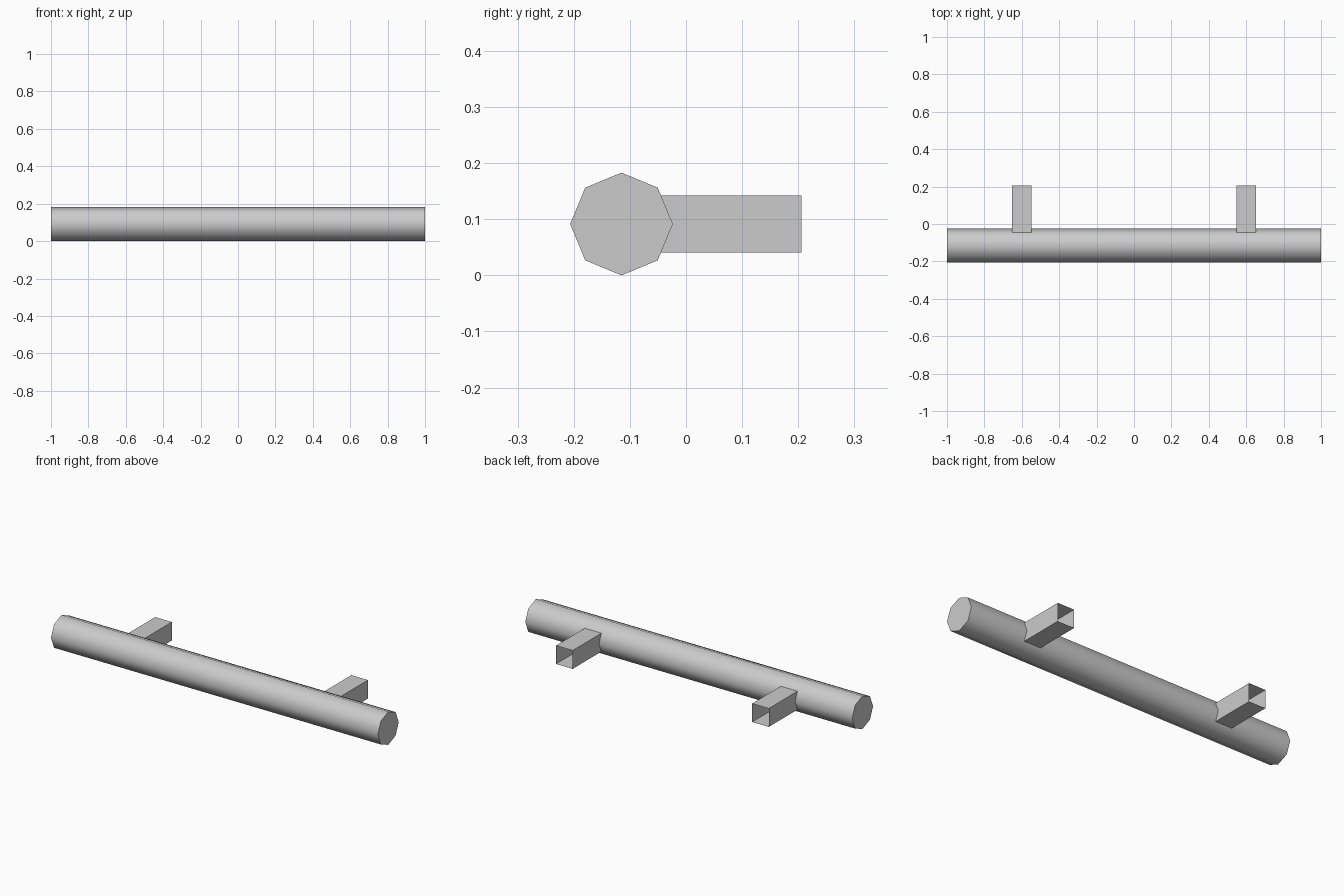
import bpy, bmesh, math
from mathutils import Matrix, Vector

cube = bpy.data.objects.get("Cube")
if cube:
    bpy.data.objects.remove(cube, do_unlink=True)

# Single grey metal
grey = bpy.data.materials.new("grey_metal")
grey.use_nodes = True
colour = (0.6, 0.6, 0.6, 1)
grey.diffuse_color = colour
grey.node_tree.nodes["Principled BSDF"].inputs["Base Color"].default_value = colour

RADIUS = 0.0915
BAR_Y = -0.115


def add_object(name, bm):
    mesh = bpy.data.meshes.new(name)
    bm.to_mesh(mesh)
    bm.free()
    mesh.materials.append(grey)
    obj = bpy.data.objects.new(name, mesh)
    bpy.context.collection.objects.link(obj)
    return obj


# Eight-sided bar along x, smooth sides and flat caps
bm = bmesh.new()
bmesh.ops.create_cone(bm, cap_ends=True, segments=8, radius1=RADIUS,
                      radius2=RADIUS, depth=2,
                      matrix=Matrix.Translation((0, BAR_Y, RADIUS))
                      @ Matrix.Rotation(math.pi / 2, 4, 'Y'))
bar = add_object("handle_bar", bm)
bpy.context.view_layer.objects.active = bar
bar.select_set(True)
bpy.ops.object.shade_smooth_by_angle(angle=math.radians(60))


# Square hollow mounts, open at both ends
def mount(name, x):
    start, end, side = -0.045, 0.206, 0.102
    bm = bmesh.new()
    centre = Vector((x, (start + end) / 2, RADIUS))
    bmesh.ops.create_cube(bm, size=1, matrix=Matrix.Translation(centre)
                          @ Matrix.Diagonal((side, end - start, side, 1)))
    open_ends = [f for f in bm.faces if abs(f.normal.y) > 0.9]
    bmesh.ops.delete(bm, geom=open_ends, context='FACES_ONLY')
    add_object(name, bm)


mount("left_mount", 0.6)
mount("right_mount", -0.6)
